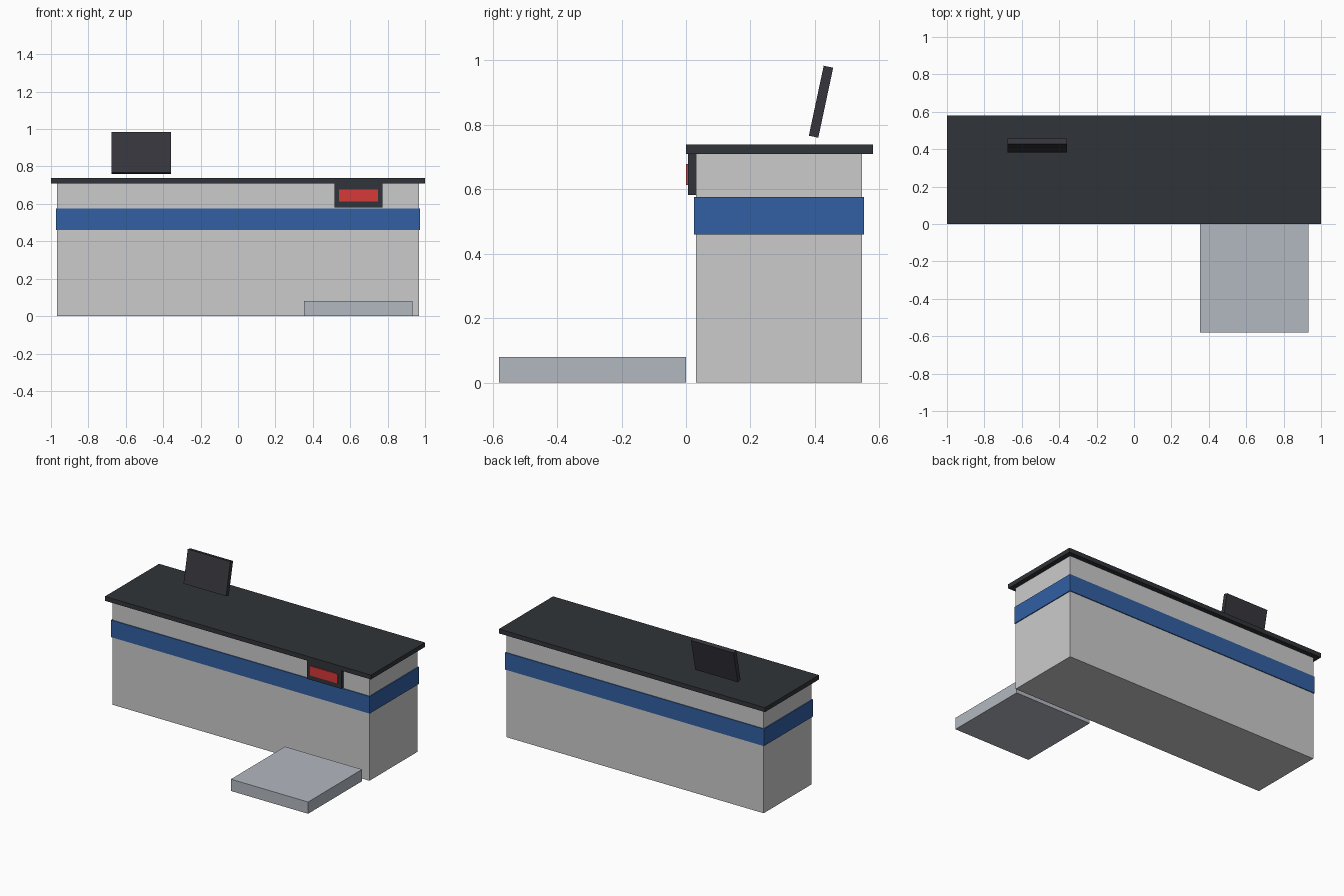
import bpy
from math import radians
from mathutils import Matrix
import bmesh

if "Cube" in bpy.data.objects:
    bpy.data.objects.remove(bpy.data.objects["Cube"])


def material(name, rgb):
    m = bpy.data.materials.new(name)
    m.diffuse_color = (*rgb, 1)
    m.use_nodes = True
    m.node_tree.nodes["Principled BSDF"].inputs["Base Color"].default_value = m.diffuse_color
    return m


def box(name, x, y, z, mat=None, tilt=0):
    """Box from (min, max) ranges, optionally tilted about x through its centre."""
    bm = bmesh.new()
    bmesh.ops.create_cube(bm, size=1)
    size = [r[1] - r[0] for r in (x, y, z)]
    bmesh.ops.transform(bm, matrix=Matrix.Diagonal((*size, 1)), verts=bm.verts)
    me = bpy.data.meshes.new(name)
    bm.to_mesh(me)
    bm.free()
    ob = bpy.data.objects.new(name, me)
    ob.location = [(r[0] + r[1]) / 2 for r in (x, y, z)]
    ob.rotation_euler.x = radians(tilt)
    if mat:
        me.materials.append(mat)
    bpy.context.collection.objects.link(ob)
    return ob


dark = material("dark", (0.03, 0.034, 0.04))
blue = material("blue", (0.032, 0.115, 0.37))
red = material("red", (0.68, 0.04, 0.04))
steel = material("steel", (0.45, 0.48, 0.53))
screen = material("screen", (0.036, 0.036, 0.046))
pale = material("pale", (0.78, 0.78, 0.79))

# Counter: body, wrap-around stripe and overhanging top
box("counter_body", (-0.967, 0.967), (0.031, 0.547), (0, 0.709), pale)
box("stripe_band", (-0.973, 0.973), (0.025, 0.553), (0.46, 0.576), blue)
box("counter_top", (-1, 1), (0, 0.58), (0.709, 0.739), dark)

# Weight readout under the front edge
box("readout_housing", (0.515, 0.773), (0.006, 0.031), (0.582, 0.709), dark)
box("readout_display", (0.54, 0.748), (0, 0.006), (0.614, 0.678), red)

# Weighing platform on the floor in front
box("scale_platform", (0.353, 0.933), (-0.58, 0), (0, 0.08), steel)

# Monitor leaning back, floating just above the top
box("monitor", (-0.677, -0.357), (0.404, 0.434), (0.761, 0.983), screen, tilt=-12)
